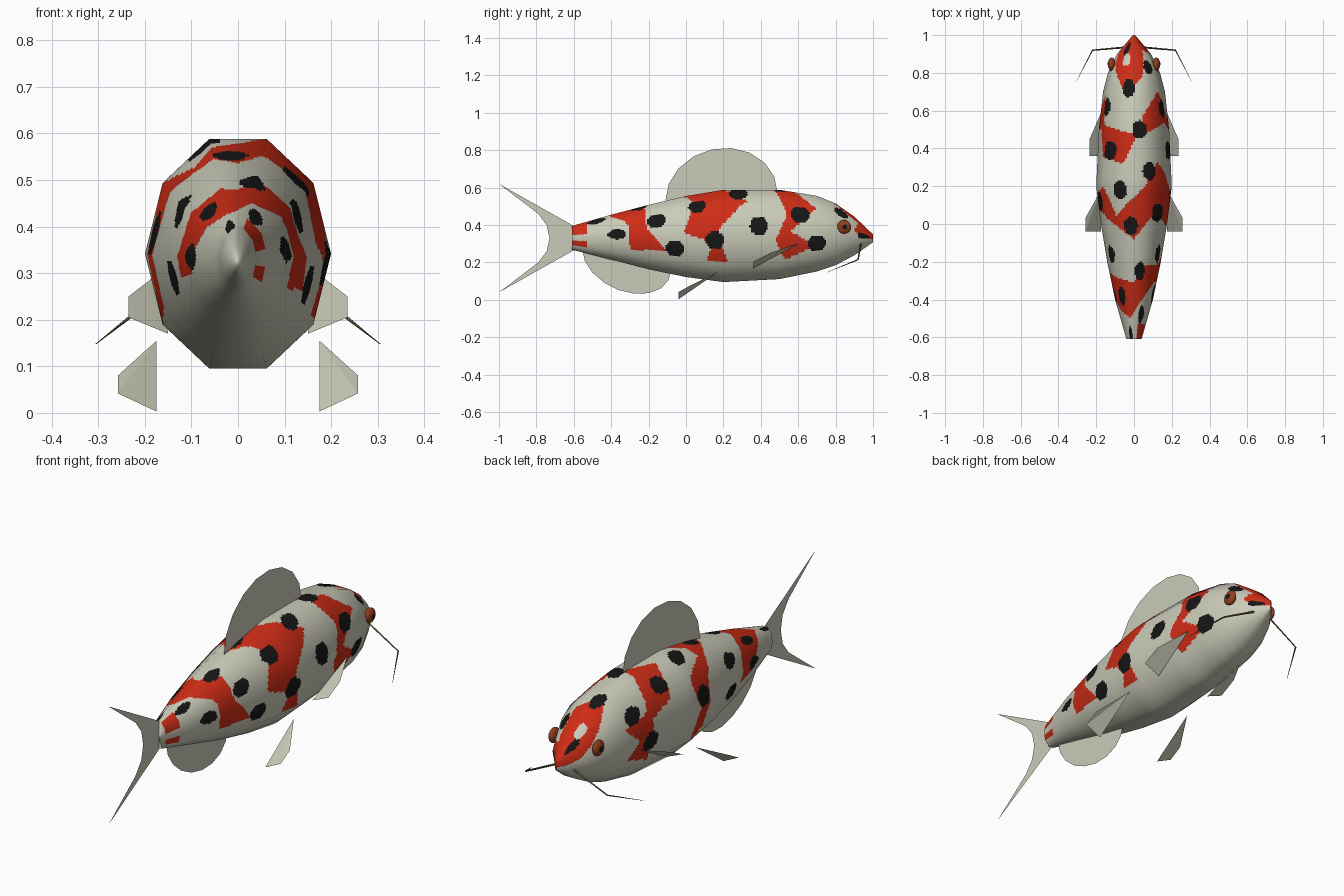
import bpy, bmesh, math
from mathutils import Vector

if "Cube" in bpy.data.objects:
    bpy.data.objects.remove(bpy.data.objects["Cube"])


def material(name, rgb):
    m = bpy.data.materials.new(name)
    m.diffuse_color = (*rgb, 1)
    m.use_nodes = True
    m.node_tree.nodes["Principled BSDF"].inputs["Base Color"].default_value = m.diffuse_color
    return m


CREAM = material("cream", (0.60, 0.60, 0.49))
RED = material("red", (0.62, 0.025, 0.008))
BLACK = material("black", (0.008, 0.008, 0.008))
BROWN = material("eye_brown", (0.30, 0.05, 0.012))
OLIVE = material("barbel_olive", (0.13, 0.10, 0.05))


def make_object(name, verts, faces, mats):
    me = bpy.data.meshes.new(name)
    me.from_pydata(verts, [], faces)
    for m in mats:
        me.materials.append(m)
    ob = bpy.data.objects.new(name, me)
    bpy.context.collection.objects.link(ob)
    return ob


# Body stations: y, half width, top z, bottom z
STATIONS = [(-.61, .04, .395, .268), (-.4, .1, .455, .215), (-.2, .142, .508, .163),
            (0, .175, .555, .122), (.2, .2, .588, .095), (.5, .186, .588, .111),
            (.7, .164, .556, .152), (.8, .138, .515, .185), (.9, .09, .445, .238),
            (1, .006, .35, .308)]


def section(y):
    """Half width, centre z and half height of the body at y."""
    y = min(max(y, -0.61), 1.0)
    for a, b in zip(STATIONS, STATIONS[1:]):
        if y <= b[0]:
            t = (y - a[0]) / (b[0] - a[0])
            w, top, bot = (a[i] + (b[i] - a[i]) * t for i in (1, 2, 3))
            return w, (top + bot) / 2, (top - bot) / 1.902


# Markings use (y, s): s is 0 on the back, +1/-1 on the belly, + on the right
rear_patch = [(-.31, 0), (-.22, .15), (-.21, .42), (-.1, .63), (-.3, .64), (-.31, .35),
              (-.5, -.08), (-.46, -.3), (-.36, -.6), (-.24, -.6), (-.28, -.3)]
middle_patch = [(.33, .23), (.2, .1), (.04, -.18), (.2, -.3), (.16, -.5), (.2, -.7),
                (.1, -.66), (.05, -.35), (-.08, 0), (.05, .2), (-.01, .47),
                (.14, .55), (.11, .69), (.22, .68), (.17, .46)]
right_patch = [(.47, .08), (.58, .09), (.7, .28), (.56, .48), (.7, .6), (.53, .69),
               (.48, .54), (.54, .36)]
left_patch = [(.47, .03), (.32, -.1), (.36, -.35), (.5, -.42), (.52, -.68),
              (.66, -.64), (.6, -.52), (.68, -.4), (.53, -.36)]
head_patch = [(1.01, .6), (.9, .42), (.92, .2), (.78, .1), (.69, -.08), (.82, -.28),
              (1.01, -.6)]
PATCHES = (rear_patch, middle_patch, right_patch, left_patch, head_patch)

back_spots = [(.93, -.19), (.83, .21), (.72, -.06), (.5, .05), (.28, .14), (.18, -.13),
              (-.01, -.03), (-.25, .08), (-.48, .17), (-.59, -.12)]
right_spots = [(.95, .47), (.7, .58), (.61, .345), (.39, .436), (.155, .53), (.06, .25),
               (-.06, .6), (-.16, .345), (-.37, .46)]
left_spots = [(.62, -.33), (.52, -.55), (.39, -.24), (.12, -.44), (-.16, -.32),
              (-.15, -.58), (-.38, -.22), (-.38, -.5)]
SPOTS = back_spots + right_spots + left_spots


def inside(y, s, poly):
    hit = False
    for (y1, s1), (y2, s2) in zip(poly, poly[1:] + poly[:1]):
        if (s1 > s) != (s2 > s) and y < y1 + (y2 - y1) * (s - s1) / (s2 - s1):
            hit = not hit
    return hit


def in_spot(y, s, spot, ry, rs):
    return ((y - spot[0]) / ry) ** 2 + ((s - spot[1]) / rs) ** 2 < 1


def marking(y, s):
    """Material index: 0 cream, 1 red, 2 black."""
    if any(in_spot(y, s, p, .035 if p[0] > .8 else .049, .068) for p in SPOTS):
        return 2
    if in_spot(y, s, (.87, -.13), .035, .07):
        return 0
    if y < -.53 and (.1 < s < .42 or .58 < s < .7):
        return 1
    return 1 if any(inside(y, s, p) for p in PATCHES) else 0


# Body: ten-sided loft, finely divided so that the markings can follow its faces
ROWS, SUB = 180, 11
AROUND = 10 * SUB
verts, normals, faces, slots = [], [], [], []
for i in range(ROWS + 1):
    y = -0.61 + 1.61 * i / ROWS
    w, c, h = section(y)
    lo, hi = section(y - .05), section(y + .05)
    dw = (hi[0] - lo[0]) / .1 if y < .95 else -1.0
    dh = (hi[2] - lo[2]) / .1 if y < .95 else -1.0
    for j in range(AROUND):
        k, t = divmod(j, SUB)
        a0, a1 = (math.radians(36 * q + 18) for q in (k, k + 1))
        t /= SUB
        sx = math.sin(a0) * (1 - t) + math.sin(a1) * t
        cz = math.cos(a0) * (1 - t) + math.cos(a1) * t
        verts.append((w * sx, y, c + h * cz))
        slope = sx * sx * dw / w + cz * cz * dh / h
        normals.append(Vector((sx / w, -slope, cz / h)).normalized())
        if i < ROWS:
            n = (j + 1) % AROUND
            faces.append((i * AROUND + j, i * AROUND + n,
                          (i + 1) * AROUND + n, (i + 1) * AROUND + j))
            s = ((18 + 36 * (j + .5) / SUB) / 180 + 1) % 2 - 1
            slots.append(marking(y + .805 / ROWS, s))
faces += [tuple(reversed(range(AROUND))), tuple(range(ROWS * AROUND, (ROWS + 1) * AROUND))]
slots += [0, 1]
body = make_object("body", verts, faces, [CREAM, RED, BLACK])
bm = bmesh.new()
bm.from_mesh(body.data)
bmesh.ops.recalc_face_normals(bm, faces=bm.faces)
bm.to_mesh(body.data)
bm.free()
for p, m in zip(body.data.polygons, slots):
    p.material_index = m
    p.use_smooth = len(p.vertices) == 4
body.data.normals_split_custom_set_from_vertices(normals)


# Flat fins on the centre plane
def centre_fin(name, outline):
    make_object(name, [(0, y, z) for y, z in outline], [tuple(range(len(outline)))], [CREAM])


def arched_fin(name, start, end, height, steps=9):
    """Half ellipse raised on the chord from start to end."""
    outline = []
    for i in range(steps + 1):
        a = math.pi * i / steps
        t = (1 - math.cos(a)) / 2
        outline.append((start[0] + (end[0] - start[0]) * t,
                        start[1] + (end[1] - start[1]) * t + height * math.sin(a)))
    centre_fin(name, outline)


arched_fin("dorsal_fin", (-.11, .53), (.49, .57), .262)
arched_fin("anal_fin", (-.555, .27), (-.08, .16), -.175)
upper = [(-.6, .395), (-1, .62), (-.79, .46), (-.745, .4)]
centre_fin("tail_fin", upper + [(-.73, .33)] + [(y, .66 - z) for y, z in reversed(upper)])


# Paired fins, folded along the diagonal
def side_fin(name, pts, side):
    make_object(name, [(side * x, y, z) for x, y, z in pts], [(0, 1, 2), (0, 2, 3)], [CREAM])


# Tapering barbel
def barbel(name, side):
    cu = bpy.data.curves.new(name, 'CURVE')
    cu.dimensions = '3D'
    cu.bevel_depth = .005
    cu.bevel_resolution = 0
    sp = cu.splines.new('POLY')
    path = [(.05, .935, .30, 1), (.22, .92, .215, .8), (.305, .755, .148, .15)]
    sp.points.add(2)
    for p, (x, y, z, r) in zip(sp.points, path):
        p.co = (side * x, y, z, 1)
        p.radius = r
    cu.materials.append(OLIVE)
    bpy.context.collection.objects.link(bpy.data.objects.new(name, cu))


def ball(name, loc, scale, mat):
    bpy.ops.mesh.primitive_uv_sphere_add(segments=16, ring_count=10, location=loc)
    ob = bpy.context.object
    ob.name = name
    ob.scale = scale
    ob.data.materials.append(mat)
    bpy.ops.object.shade_smooth()


for side, tag in ((1, "right"), (-1, "left")):
    side_fin(tag + "_pectoral_fin", [(.17, .6, .30), (.235, .45, .25),
                                     (.235, .36, .205), (.15, .36, .17)], side)
    side_fin(tag + "_pelvic_fin", [(.175, .18, .155), (.258, .03, .08),
                                   (.258, -.04, .042), (.175, -.04, .003)], side)
    barbel(tag + "_barbel", side)
    ball(tag + "_eye", (side * .118, .845, .39), (.02, .037, .037), BROWN)
    ball(tag + "_pupil", (side * .133, .848, .39), (.007, .015, .015), BLACK)
